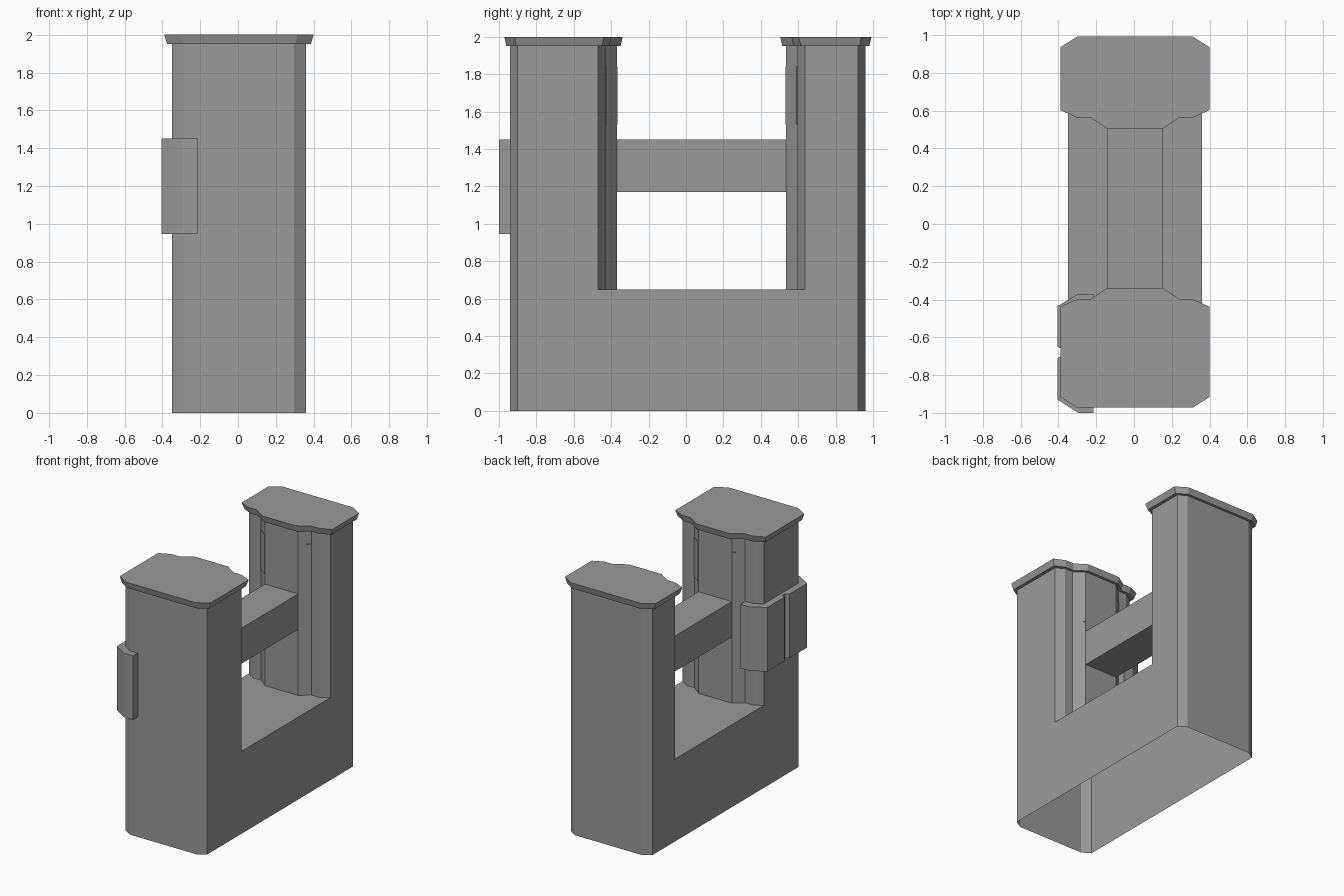
import bpy
import bmesh
from mathutils import Vector

cube = bpy.data.objects.get("Cube")
if cube:
    bpy.data.objects.remove(cube, do_unlink=True)

grey = bpy.data.materials.new("plain grey")
grey.use_nodes = True
grey.diffuse_color = (0.32, 0.32, 0.32, 1)
grey.node_tree.nodes["Principled BSDF"].inputs["Base Color"].default_value = grey.diffuse_color

CX = 0.005       # centre line of the body
DECK = 0.65      # height of the saddle between the towers
NECK = 1.95      # underside of the caps


def finish(name, bm):
    bmesh.ops.remove_doubles(bm, verts=bm.verts, dist=0.0005)
    bmesh.ops.recalc_face_normals(bm, faces=bm.faces)
    mesh = bpy.data.meshes.new(name)
    bm.to_mesh(mesh)
    bm.free()
    mesh.materials.append(grey)
    obj = bpy.data.objects.new(name, mesh)
    bpy.context.collection.objects.link(obj)
    return obj


def ring(bm, points, z):
    return [bm.verts.new((x, y, z)) for x, y in points]


def walls(bm, low, high, closed=True):
    n = len(low)
    for i in range(n if closed else n - 1):
        j = (i + 1) % n
        bm.faces.new((low[i], low[j], high[j], high[i]))


def prism(name, low_points, high_points, z0, z1):
    bm = bmesh.new()
    low, high = ring(bm, low_points, z0), ring(bm, high_points, z1)
    walls(bm, low, high)
    bm.faces.new(low)
    bm.faces.new(high)
    return finish(name, bm)


def mirrored(half):
    """Complete a half profile across the centre line."""
    return [(CX + x, y) for x, y in half] + [(CX - x, y) for x, y in reversed(half)]


def outer_half(y, s, g=0.0):
    """Outer end: end wall, then chamfer; s points outward along y."""
    return [(0.29 + g * 0.4, y + s * g * 0.8), (0.355 + g, y - s * (0.04 - g * 0.4))]


def inner_half(y, s, g=0.0):
    """Inner end: side, corner chamfer, step, raised middle."""
    y -= s * g * 0.8
    return [(0.355 + g, y + s * 0.1), (0.29 + g * 0.4, y + s * 0.06),
            (0.22 + g * 0.4, y + s * 0.06), (0.145, y)]


TOWERS = {"front": (-0.94, -0.37, -1), "back": (0.96, 0.535, 1)}


def tower_profile(key, g=0.0):
    outer, inner, s = TOWERS[key]
    return mirrored(outer_half(outer, s, g) + inner_half(inner, s, g))


# Hollow body: base walls, two tower shafts and the deck between them
bm = bmesh.new()
front_in = inner_half(-0.37, -1)
back_in = inner_half(0.535, 1)
base = mirrored(outer_half(-0.94, -1) + [front_in[0], back_in[0]]
                + outer_half(0.96, 1)[::-1])
walls(bm, ring(bm, base, 0), ring(bm, base, DECK))
for key in TOWERS:
    profile = tower_profile(key)
    walls(bm, ring(bm, profile, DECK), ring(bm, profile, NECK))
deck_half = front_in[::-1] + back_in
bm.faces.new(ring(bm, mirrored(deck_half), DECK))
finish("body", bm)

# Flared caps
for key in TOWERS:
    prism(key + "_cap", tower_profile(key, 0.025), tower_profile(key, 0.04), NECK, 2.0)

# Cross beam
beam = mirrored([(0.145, -0.37), (0.145, 0.535)])
prism("cross_beam", beam, beam, 1.17, 1.45)

# Thin plates on the slanted inner faces of the towers
for key, (outer, inner, s) in TOWERS.items():
    half = inner_half(inner, s)
    for side, label in ((1, "left"), (-1, "right")):
        a = Vector((CX + side * half[2][0], half[2][1]))
        b = Vector((CX + side * half[3][0], half[3][1]))
        out = Vector((side * 0.06, -s * 0.075)).normalized() * 0.004
        plate = [tuple(p) for p in (a, b, b + out, a + out)]
        prism(f"{key}_{label}_plate", plate, plate, 1.53, 1.84)

# Bracket wrapped around the right side of the front tower, with a groove
bracket = [(-0.215, -1.0), (-0.295, -1.0), (-0.405, -0.93),
           (-0.405, -0.71), (-0.375, -0.695), (-0.375, -0.665), (-0.405, -0.65),
           (-0.405, -0.435), (-0.295, -0.37), (-0.215, -0.37),
           (-0.215, -0.43), (-0.285, -0.43), (-0.35, -0.47),
           (-0.35, -0.90), (-0.285, -0.94), (-0.215, -0.94)]
prism("side_bracket", bracket, bracket, 0.945, 1.45)
